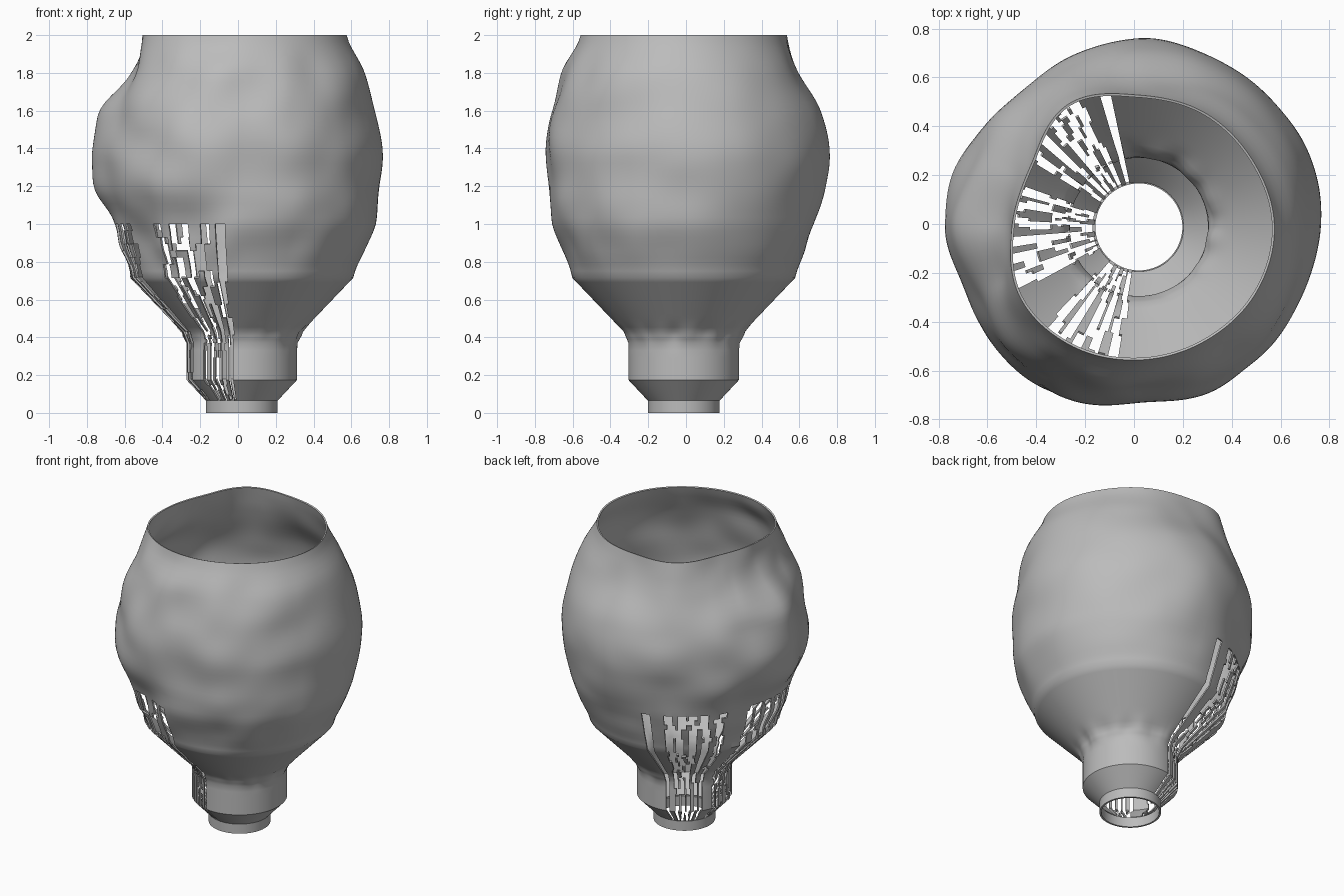
import bpy
import math
import random
from mathutils import Vector, noise

cube = bpy.data.objects.get("Cube")
if cube:
    bpy.data.objects.remove(cube, do_unlink=True)

random.seed(4)
COLS = 240
CX, CY = 0.02, -0.012

clay = bpy.data.materials.new("clay_grey")
clay.use_nodes = True
clay.diffuse_color = (0.5, 0.5, 0.5, 1)
clay.node_tree.nodes["Principled BSDF"].inputs["Base Color"].default_value = (0.5, 0.5, 0.5, 1)

# Hand-shaped outlines: radius every 30 degrees around the belly and the rim
BELLY = [.74, .755, .75, .765, .735, .755, .78, .75, .77, .73, .74, .725]
SHOULDER = [.65, .64, .625, .61, .64, .59, .57, .63, .65, .64, .64, .65]
RIM = [.555, .54, .54, .54, .58, .51, .52, .565, .56, .545, .54, .55]


def catmull(a, b, c, d, t):
    return b + .5 * t * (c - a + t * (2*a - 5*b + 4*c - d + t * (3*(b - c) + d - a)))


def around(ring, ang):
    u = ang / math.tau * len(ring)
    i, n = int(u), len(ring)
    return catmull(*[ring[(i + k) % n] for k in (-1, 0, 1, 2)], u - i)


def along(points, z):
    i = max(k for k in range(len(points) - 1) if points[k][0] <= z + 1e-6)
    pick = [points[min(max(i + k, 0), len(points) - 1)][1] for k in (-1, 0, 1, 2)]
    return catmull(*pick, (z - points[i][0]) / (points[i + 1][0] - points[i][0]))


def lower_radius(z):
    pts = [(0, .19), (.065, .19), (.175, .293), (.37, .293), (.43, .318), (.715, .59)]
    for (z0, r0), (z1, r1) in zip(pts, pts[1:]):
        if z <= z1 + 1e-6:
            return r0 + (r1 - r0) * (z - z0) / (z1 - z0)


def radius(z, ang):
    p = Vector((math.cos(ang), math.sin(ang), z))
    if z < .716:
        dent = max(0, 1 - abs(z - .42) / .07)
        return lower_radius(z) + .02 * dent * noise.noise(p * 4)
    low = .685 + .025 * math.cos(ang)
    belly = around(BELLY, ang)
    r = along([(.715, .59), (.86, .5 * (low + .595)), (1.0, low), (1.2, belly - .012),
               (1.4, belly), (1.6, belly - .04), (1.8, around(SHOULDER, ang)),
               (2.0, around(RIM, ang))], z)
    # Hand-worked dents, deeper on the slotted side
    fade = min(1, (z - .715) / .15) * min(1, (2 - z) / .15)
    depth = .022 - .014 * math.cos(ang - .5)
    return r + fade * depth * noise.noise(Vector((p.x * 2.6, p.y * 2.6, z * 4.5)))


def levels(breaks, counts):
    zs = [breaks[0]]
    for a, b, n in zip(breaks, breaks[1:], counts):
        zs += [a + (b - a) * (k + 1) / n for k in range(n)]
    return zs


def build_shell(name, zs, thickness, holes=frozenset()):
    verts = []
    for z in zs:
        for c in range(COLS):
            a = math.tau * c / COLS
            r = radius(z, a)
            verts.append((CX + r * math.cos(a), CY + r * math.sin(a), z))
    faces = []
    for j in range(len(zs) - 1):
        for c in range(COLS):
            if (j, c) not in holes:
                d = (c + 1) % COLS
                faces.append((j*COLS + c, j*COLS + d, (j+1)*COLS + d, (j+1)*COLS + c))
    mesh = bpy.data.meshes.new(name)
    mesh.from_pydata(verts, [], faces)
    mesh.materials.append(clay)
    obj = bpy.data.objects.new(name, mesh)
    bpy.context.collection.objects.link(obj)
    bpy.ops.object.select_all(action='DESELECT')
    obj.select_set(True)
    bpy.context.view_layer.objects.active = obj
    wall = obj.modifiers.new("wall", 'SOLIDIFY')
    wall.thickness = thickness
    wall.offset = -1
    bpy.ops.object.modifier_apply(modifier=wall.name)
    bpy.ops.object.shade_smooth_by_angle(angle=math.radians(38))
    return obj


# Stepped slots in four groups: first angle, number of slots
body_levels = levels([.065, .175, .37, .43, .715, 1.0, 2.0], [4, 5, 3, 12, 8, 28])
slot_rows = sum(1 for z in body_levels if z < .99)
holes = set()
for start, count in [(103, 1), (115, 5), (163, 7), (229, 5)]:
    for s in range(count):
        first = round((start + 7.2 * s) * COLS / 360) - 1
        shift = 0
        for j in range(slot_rows):
            if count > 1 and random.random() < .45:
                shift = random.choice((-1, 0, 1))
            for c in range(3):
                holes.add((j, first + shift + c))

build_shell("vessel_body", body_levels, .01, holes)
build_shell("base_collar", [0, .065], .012)
